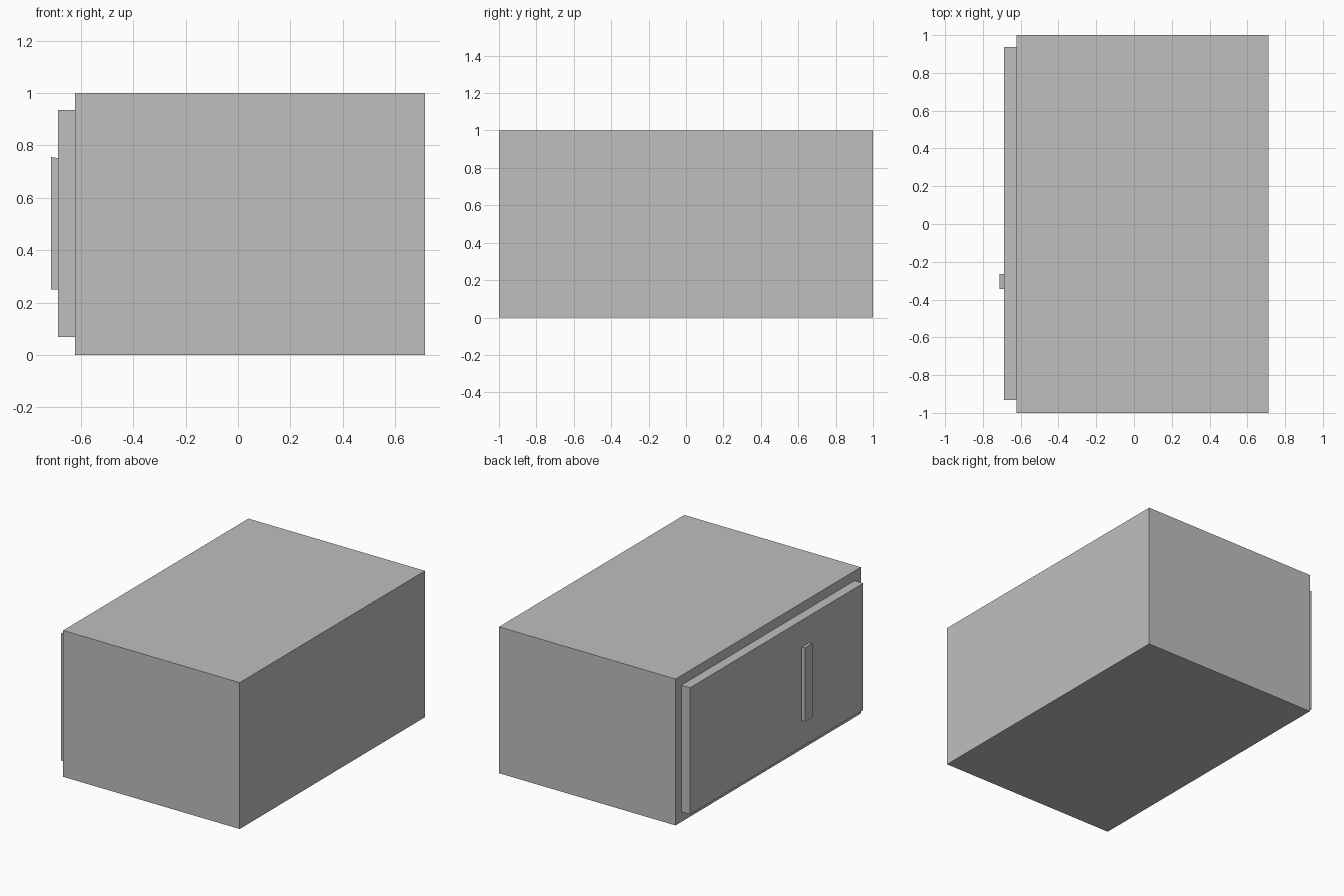
import bpy
import bmesh
from mathutils import Vector

cube = bpy.data.objects.get("Cube")
if cube:
    bpy.data.objects.remove(cube, do_unlink=True)

# One plain grey for every part
grey = bpy.data.materials.new("light_grey")
grey.use_nodes = True
colour = (0.52, 0.52, 0.52, 1)
grey.diffuse_color = colour
grey.node_tree.nodes["Principled BSDF"].inputs["Base Color"].default_value = colour


def box(name, low, high, outer_rise=0):
    """Box between two corners; outer_rise lifts the top edge on the -x side."""
    low, high = Vector(low), Vector(high)
    bm = bmesh.new()
    bmesh.ops.create_cube(bm, size=1)
    for v in bm.verts:
        raised = v.co.z > 0 and v.co.x < 0
        v.co = (low + high) / 2 + v.co * (high - low)
        if raised:
            v.co.z += outer_rise
    mesh = bpy.data.meshes.new(name)
    bm.to_mesh(mesh)
    bm.free()
    mesh.materials.append(grey)
    obj = bpy.data.objects.new(name, mesh)
    bpy.context.collection.objects.link(obj)
    return obj


# Cabinet body, door panel on the -x side, and its upright handle
box("cabinet_body", (-0.621, -1, 0), (0.713, 1, 1))
box("door_panel", (-0.687, -0.932, 0.068), (-0.621, 0.936, 0.934))
box("door_handle", (-0.713, -0.345, 0.25), (-0.687, -0.265, 0.751), outer_rise=0.005)
